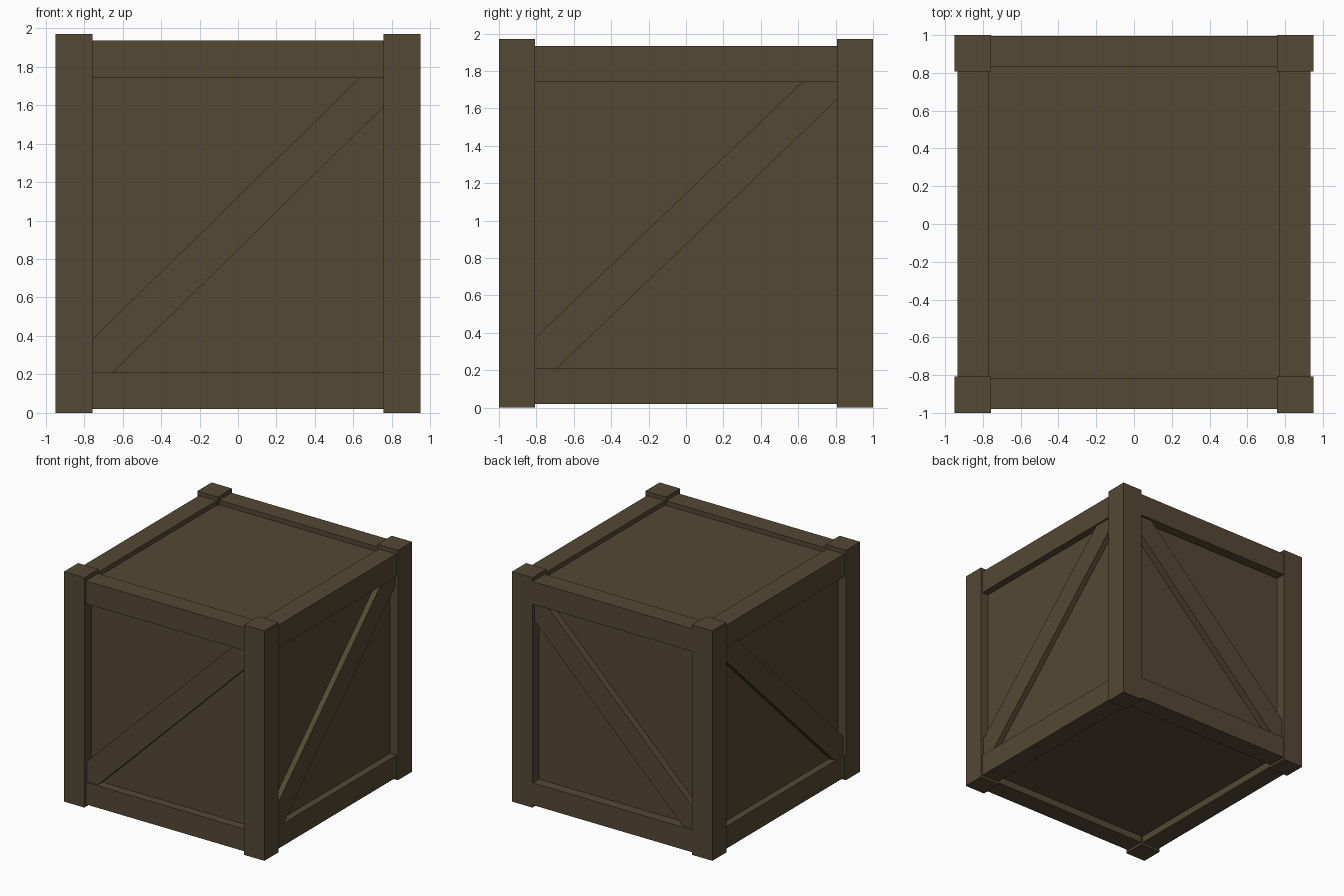
import bpy, bmesh
from mathutils import Vector

if "Cube" in bpy.data.objects:
    bpy.data.objects.remove(bpy.data.objects["Cube"])

wood = bpy.data.materials.new("dark_wood")
wood.diffuse_color = (0.09, 0.065, 0.035, 1)
wood.use_nodes = True
wood.node_tree.nodes["Principled BSDF"].inputs["Base Color"].default_value = wood.diffuse_color


def finish(name, bm):
    bmesh.ops.recalc_face_normals(bm, faces=bm.faces)
    me = bpy.data.meshes.new(name)
    bm.to_mesh(me)
    bm.free()
    me.materials.append(wood)
    ob = bpy.data.objects.new(name, me)
    bpy.context.collection.objects.link(ob)
    return ob


def box(name, lo, hi):
    lo, hi = Vector(lo), Vector(hi)
    bm = bmesh.new()
    bmesh.ops.create_cube(bm, size=1)
    for v in bm.verts:
        v.co = (lo + hi) / 2 + v.co * (hi - lo)
    return finish(name, bm)


def prism(name, outline, start, end, place):
    """Extrude a 2D outline between two depths; place maps (u, depth, z) to xyz."""
    bm = bmesh.new()
    face = bm.faces.new([bm.verts.new(place(u, start, z)) for u, z in outline])
    ext = bmesh.ops.extrude_face_region(bm, geom=[face])["geom"]
    shift = Vector(place(0, end, 0)) - Vector(place(0, start, 0))
    bmesh.ops.translate(bm, vec=shift, verts=[g for g in ext if isinstance(g, bmesh.types.BMVert)])
    return finish(name, bm)


# Recessed panels as one core box
box("panel_core", (-0.875, -0.905, 0.08), (0.875, 0.91, 1.895))

# Corner posts
for sx in (-1, 1):
    for sy in (-1, 1):
        xs = sorted((sx * 0.757, sx * 0.95))
        ys = sorted((sy * 0.808, sy * 1.0))
        box("corner_post", (xs[0], ys[0], 0), (xs[1], ys[1], 1.97))

# Horizontal rails, top and bottom of each side
for level, z0, z1 in (("bottom", 0.02, 0.21), ("top", 1.74, 1.935)):
    box(level + "_front_rail", (-0.78, -0.98, z0), (0.78, -0.815, z1))
    box(level + "_back_rail", (-0.78, 0.83, z0), (0.78, 0.995, z1))
    for side, x0, x1 in (("left", -0.935, -0.77), ("right", 0.77, 0.935)):
        box(f"{level}_{side}_rail", (x0, -0.83, z0), (x1, 0.83, z1))

# Diagonal braces with ends cut to fit the frame corners
front_outline = [(-0.76, 0.38), (-0.76, 0.205), (-0.655, 0.205),
                 (0.76, 1.595), (0.76, 1.745), (0.635, 1.745)]
side_outline = [(-0.81, 0.37), (-0.81, 0.205), (-0.695, 0.205),
                (0.81, 1.65), (0.81, 1.745), (0.625, 1.745)]
for name, d0, d1 in (("front_brace", -0.89, -0.963), ("back_brace", 0.89, 0.973)):
    prism(name, front_outline, d0, d1, lambda u, d, z: (u, d, z))
for name, s in (("left_brace", -1), ("right_brace", 1)):
    prism(name, side_outline, s * 0.86, s * 0.922, lambda u, d, z: (d, u, z))
